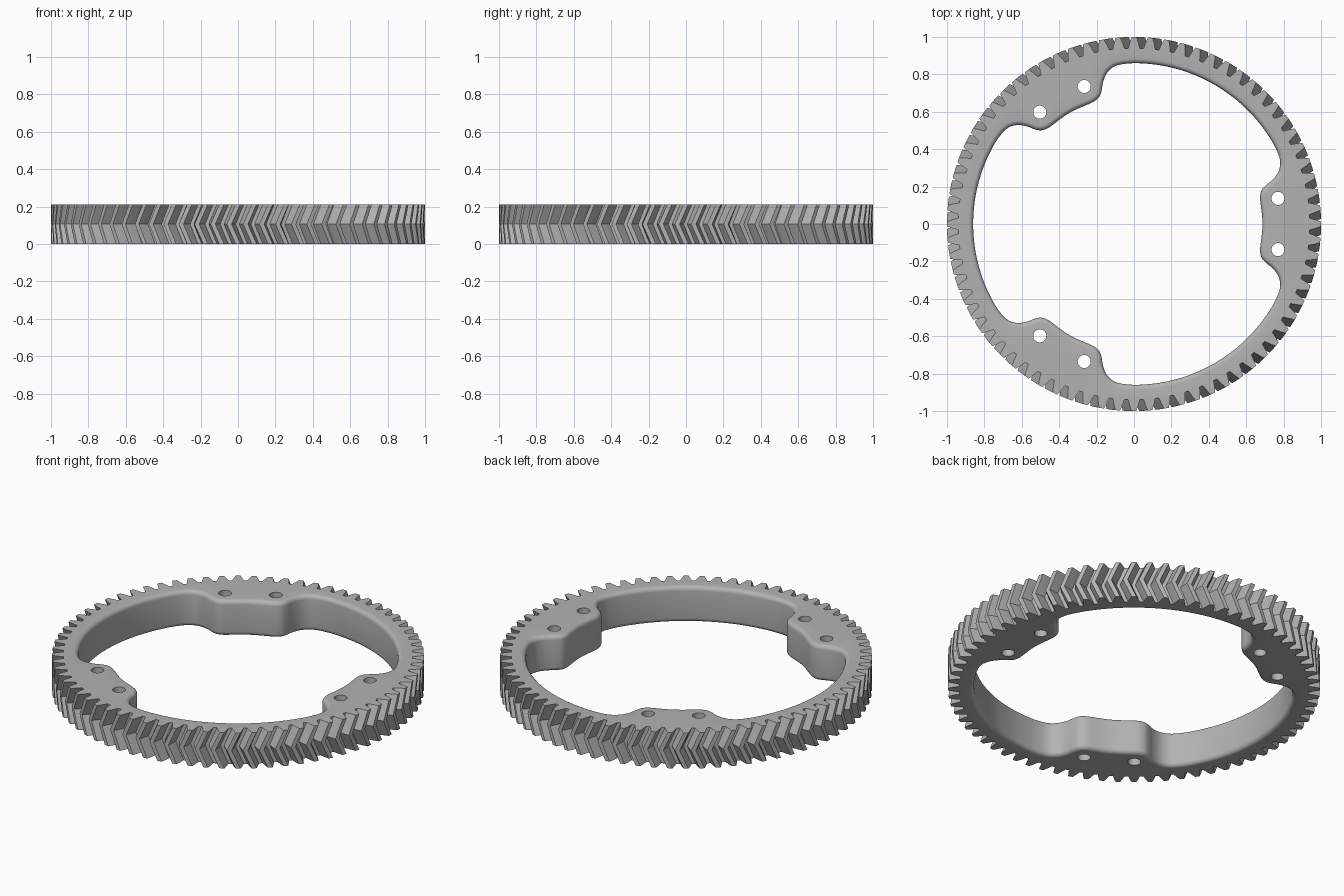
import bpy, bmesh
from math import sin, cos, pi, radians
from mathutils import Vector

cube = bpy.data.objects.get("Cube")
if cube:
    bpy.data.objects.remove(cube)

HEIGHT = 0.212
TEETH = 72
CHEVRON = 0.047      # how far each tooth is swept at mid height
FILLET = 0.025       # rounding of the bore edges
HOLE_R = 0.035


def polar(r, a):
    return Vector((r * cos(a), r * sin(a)))


def tooth_outline(shift):
    """Closed gear outline, turned by an angle."""
    half = [(0.94, 0.031), (0.972, 0.0225), (1.0, 0.0125)]
    pts = []
    for i in range(TEETH):
        a = 2 * pi * i / TEETH + shift
        pts += [polar(r, a - w / r) for r, w in half]
        pts += [polar(r, a + w / r) for r, w in reversed(half)]
    return pts


def bore_outline(steps=5):
    """Smooth closed curve: round bore with three two-bolt lugs."""
    half = [(4, .686), (8, .685), (11, .687), (13, .693), (15, .708), (16.4, .735),
            (17.5, .771), (19, .806), (20.8, .832), (23, .849), (26, .857),
            (31, .86), (38, .86), (45, .86), (52, .86)]
    lug = [(-d, r) for d, r in reversed(half)] + [(0, .687)] + half + [(60, .86)]
    ctrl = [polar(r, radians(d + turn)) for turn in (0, 120, 240) for d, r in lug]
    n, pts = len(ctrl), []
    for i in range(n):
        p0, p1, p2, p3 = (ctrl[(i + k) % n] for k in (-1, 0, 1, 2))
        for s in range(steps):
            t = s / steps
            pts.append(0.5 * (2 * p1 + (p2 - p0) * t
                              + (2 * p0 - 5 * p1 + 4 * p2 - p3) * t ** 2
                              + (3 * p1 - p0 - 3 * p2 + p3) * t ** 3))
    return pts


def offset(pts, d):
    """Move a counter-clockwise outline outward by d."""
    out = []
    for i, p in enumerate(pts):
        t = (pts[(i + 1) % len(pts)] - pts[i - 1]).normalized()
        out.append(p + d * Vector((t.y, -t.x)))
    return out


def wall(bm, sections):
    """Skin stacked outlines; return the bottom and top edge loops."""
    rings = [[bm.verts.new((p.x, p.y, z)) for p in pts] for z, pts in sections]
    n = len(rings[0])
    for lo, hi in zip(rings, rings[1:]):
        for i in range(n):
            j = (i + 1) % n
            bm.faces.new((lo[i], lo[j], hi[j], hi[i]))
    return [[bm.edges.get((r[i], r[i - 1])) for i in range(n)]
            for r in (rings[0], rings[-1])]


bm = bmesh.new()

# Herringbone teeth
loops = [wall(bm, [(0, tooth_outline(0)),
                   (HEIGHT / 2, tooth_outline(-CHEVRON)),
                   (HEIGHT, tooth_outline(0))])]

# Bore with rounded rims
bore = bore_outline()
rim = [(FILLET * (1 - sin(a)), FILLET * (1 - cos(a)))
       for a in (k * pi / 10 for k in range(6))]
sections = [(z, offset(bore, d)) for d, z in reversed(rim)]
sections = [(z, offset(bore, d)) for d, z in rim]
sections += [(HEIGHT - z, pts) for z, pts in reversed(sections)]
loops.append(wall(bm, sections))

# Bolt holes, two in each lug
for turn in (0, 120, 240):
    for side in (-1, 1):
        c = polar(0.782, radians(turn + side * 10.1))
        ring = [c + polar(HOLE_R, 2 * pi * k / 32) for k in range(32)]
        loops.append(wall(bm, [(0, ring), (HEIGHT, ring)]))

# Flat bottom and top faces
for level, direction in ((0, -1), (1, 1)):
    edges = [e for pair in loops for e in pair[level]]
    bmesh.ops.triangle_fill(bm, use_beauty=True, use_dissolve=False,
                            edges=edges, normal=(0, 0, direction))
bmesh.ops.recalc_face_normals(bm, faces=bm.faces)

mesh = bpy.data.meshes.new("ring_gear")
bm.to_mesh(mesh)
bm.free()
gear = bpy.data.objects.new("ring_gear", mesh)
bpy.context.collection.objects.link(gear)

# Plain grey metal
grey = bpy.data.materials.new("grey_metal")
grey.use_nodes = True
colour = (0.45, 0.45, 0.45, 1)
grey.diffuse_color = colour
grey.node_tree.nodes["Principled BSDF"].inputs["Base Color"].default_value = colour
mesh.materials.append(grey)

bpy.ops.object.select_all(action='DESELECT')
gear.select_set(True)
bpy.context.view_layer.objects.active = gear
bpy.ops.object.shade_smooth_by_angle(angle=radians(30))
